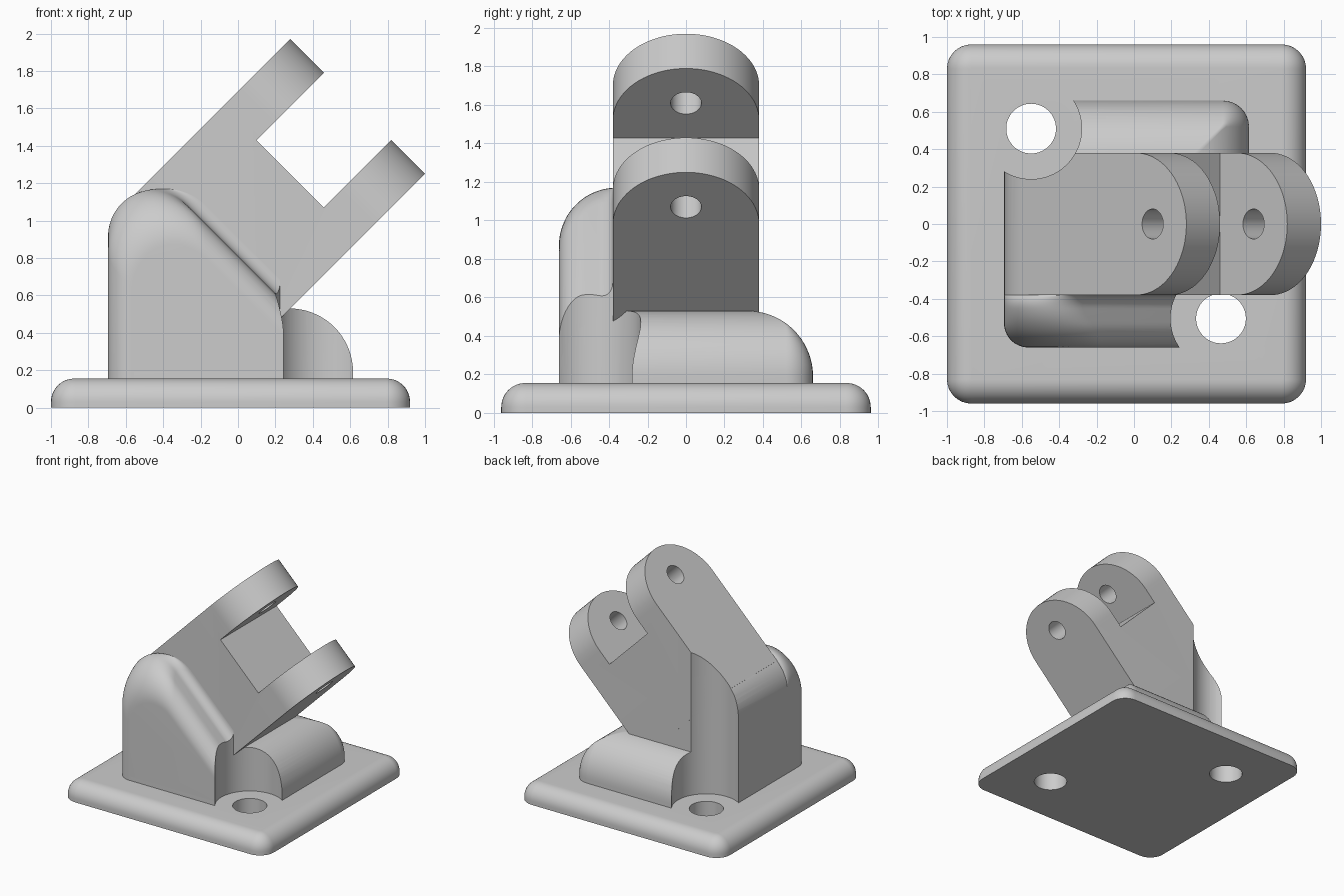
import bpy, bmesh
from math import sin, cos, pi, sqrt
from mathutils import Matrix, Vector

cube = bpy.data.objects.get("Cube")
if cube:
    bpy.data.objects.remove(cube, do_unlink=True)

grey = bpy.data.materials.new("plain_grey")
grey.use_nodes = True
grey.diffuse_color = (0.6, 0.6, 0.6, 1)
grey.node_tree.nodes["Principled BSDF"].inputs["Base Color"].default_value = (0.6, 0.6, 0.6, 1)


def loft(name, rings):
    """Skin a stack of closed rings that share one point count."""
    bm = bmesh.new()
    rows = [[bm.verts.new(p) for p in ring] for ring in rings]
    n = len(rows[0])
    for a, b in zip(rows, rows[1:]):
        for i in range(n):
            j = (i + 1) % n
            bm.faces.new((a[i], a[j], b[j], b[i]))
    bm.faces.new(rows[0])
    bm.faces.new(rows[-1])
    bmesh.ops.recalc_face_normals(bm, faces=bm.faces)
    mesh = bpy.data.meshes.new(name)
    bm.to_mesh(mesh)
    bm.free()
    mesh.materials.append(grey)
    ob = bpy.data.objects.new(name, mesh)
    bpy.context.collection.objects.link(ob)
    return ob


def rounded_block(name, x0, x1, y0, y1, z0, z1, corner, fillet, steps=12):
    """Block with rounded upright corners and a filleted top edge."""
    def ring(inset, z):
        r = max(corner - inset, 0.012)
        a, b = x0 + inset + r, x1 - inset - r
        c, d = y0 + inset + r, y1 - inset - r
        centres = ((b, d), (a, d), (a, c), (b, c))
        pts = []
        for q, (cx, cy) in enumerate(centres):
            for k in range(9):
                t = (q + k / 8) * pi / 2
                pts.append((cx + r * cos(t), cy + r * sin(t), z))
        return pts
    rings = [ring(0, z0)]
    for k in range(steps + 1):
        t = k / steps * pi / 2
        rings.append(ring(fillet * (1 - cos(t)), z1 - fillet + fillet * sin(t)))
    return loft(name, rings)


def rod(name, start, end, r, n=64):
    """Cylinder between two points, used as a cutter."""
    start, end = Vector(start), Vector(end)
    turn = (end - start).to_track_quat("Z", "Y")
    circle = [turn @ Vector((r * cos(2 * pi * k / n), r * sin(2 * pi * k / n), 0)) for k in range(n)]
    return loft(name, [[p + start for p in circle], [p + end for p in circle]])


def cut(ob, *cutters):
    bpy.context.view_layer.objects.active = ob
    for c in cutters:
        c.hide_render = True
        mod = ob.modifiers.new("cut", "BOOLEAN")
        mod.operation = "DIFFERENCE"
        mod.solver = "EXACT"
        mod.object = c
        bpy.ops.object.modifier_apply(modifier=mod.name)


def drop(t, r):
    """Fall of a quarter-round of radius r at distance t from its outer edge."""
    u = max(r - t, 0)
    return r - sqrt(max(r * r - u * u, 0))


# Base plate
plate = rounded_block("base_plate", -1, 0.92, -0.96, 0.96, 0, 0.155, 0.13, 0.125)

# Low rounded foot
foot = rounded_block("foot", -0.695, 0.615, -0.66, 0.66, 0.1, 0.53, 0.14, 0.34, 18)


# Tall support: upright side, round top and sloped flank that sweeps into the arm
def support_ring(y):
    t = y + 0.66
    left = -0.695 + drop(t, 0.13)
    top = 1.17 - drop(t, 0.3)
    slope = 0.81 - sqrt(2) * drop(t, 0.13) + sqrt(2) * drop(-0.38 - y, 0.07)
    r = (slope - left - top) / sqrt(2)
    pts = []
    for k in range(19):
        a = pi - k / 18 * 0.75 * pi
        pts.append((left + r + r * cos(a), y, top - r + r * sin(a)))
    end = 0.27
    return pts + [(end, y, slope - end), (end, y, 0.1), (left, y, 0.1)]


steps = 30
levels = [-0.66 + 0.14 * (1 - cos(pi * k / steps)) for k in range(steps + 1)]
support = loft("support", [support_ring(y) for y in levels + [0.379]])

# Forked arm: local x runs along the arm, local z across its thickness
half, depth, prong = 0.38, 1.018, 0.51
along, across = Vector((1, 0, 1)).normalized(), Vector((1, 0, -1)).normalized()
frame = Matrix.Translation((0.28, 0, 1.97)) @ Matrix(
    (along, (0, 1, 0), across)).transposed().to_4x4()


def local(x, y, z):
    return frame @ Vector((x, y, z))


outline = [(-1.24, -half)]
for k in range(41):
    a = -pi / 2 + k / 40 * pi
    outline.append((half * cos(a) - half, half * sin(a)))
outline.append((-1.24, half))
arm = loft("fork_arm", [[local(x, y, z) for x, y in outline] for z in (0, depth)])

gap = [(-prong, -1), (1, -1), (1, 1), (-prong, 1)]
slot = loft("slot_cutter", [[local(x, y, z) for x, y in gap] for z in (0.255, depth - 0.255)])
pin = rod("pin_cutter", local(-0.255, 0, -0.2), local(-0.255, 0, depth + 0.2), 0.08)

# Screw holes with clearance pockets at opposite corners
front_spot, rear_spot = (0.465, -0.505), (-0.55, 0.51)
holes = [rod("hole_cutter", (x, y, -0.1), (x, y, 0.5), 0.133) for x, y in (front_spot, rear_spot)]
pockets = [rod("pocket_cutter", (x, y, 0.05), (x, y, 2.5), 0.27, 96) for x, y in (front_spot, rear_spot)]

cut(plate, *holes)
cut(foot, *pockets)
cut(support, *pockets)
cut(arm, slot, pin, pockets[1])

for c in [slot, pin] + holes + pockets:
    bpy.data.objects.remove(c, do_unlink=True)

# Smooth rounds, crisp edges
for ob in (plate, foot, support, arm):
    bpy.ops.object.select_all(action="DESELECT")
    ob.select_set(True)
    bpy.context.view_layer.objects.active = ob
    bpy.ops.object.shade_smooth_by_angle(angle=0.5)
